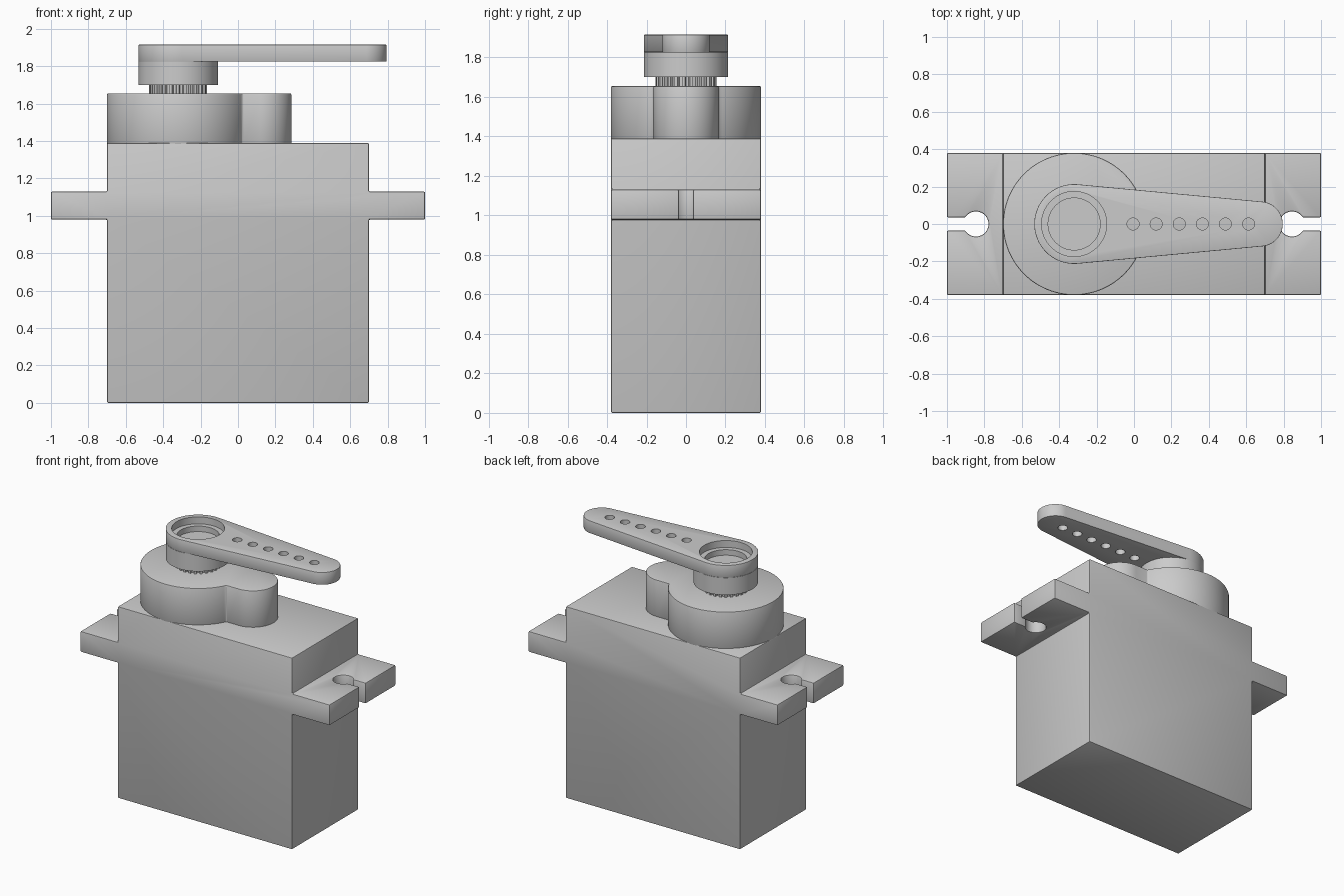
import bpy, bmesh, math

if "Cube" in bpy.data.objects:
    bpy.data.objects.remove(bpy.data.objects["Cube"])

SHAFT_X = -0.32


def arc(cx, cy, r, a0, a1, n):
    """Points along an arc, angles in degrees, both ends included."""
    return [(cx + r * math.cos(math.radians(a0 + (a1 - a0) * i / n)),
             cy + r * math.sin(math.radians(a0 + (a1 - a0) * i / n))) for i in range(n + 1)]


def circle(cx, cy, r, n=64):
    return arc(cx, cy, r, 0, 360, n)[:-1]


def prism(name, pts, lo, hi, axis='Z'):
    """Extrude an outline along z (xy outline) or y (xz outline)."""
    place = (lambda p: (p[0], p[1], lo)) if axis == 'Z' else (lambda p: (p[0], lo, p[1]))
    bm = bmesh.new()
    face = bm.faces.new([bm.verts.new(place(p)) for p in pts])
    out = bmesh.ops.extrude_face_region(bm, geom=[face])
    step = (0, 0, hi - lo) if axis == 'Z' else (0, hi - lo, 0)
    bmesh.ops.translate(bm, vec=step,
                        verts=[g for g in out['geom'] if isinstance(g, bmesh.types.BMVert)])
    bmesh.ops.recalc_face_normals(bm, faces=bm.faces)
    me = bpy.data.meshes.new(name)
    bm.to_mesh(me)
    bm.free()
    ob = bpy.data.objects.new(name, me)
    bpy.context.collection.objects.link(ob)
    return ob


def activate(ob):
    bpy.ops.object.select_all(action='DESELECT')
    ob.select_set(True)
    bpy.context.view_layer.objects.active = ob


def cut(ob, cutter):
    mod = ob.modifiers.new("cut", 'BOOLEAN')
    mod.operation, mod.solver, mod.object = 'DIFFERENCE', 'EXACT', cutter
    activate(ob)
    bpy.ops.object.modifier_apply(modifier=mod.name)
    bpy.data.objects.remove(cutter)


def bevel(ob, width):
    mod = ob.modifiers.new("bevel", 'BEVEL')
    mod.width, mod.segments = width, 2
    mod.limit_method, mod.angle_limit = 'ANGLE', math.radians(40)
    activate(ob)
    bpy.ops.object.modifier_apply(modifier=mod.name)


def smooth(ob):
    activate(ob)
    bpy.ops.object.shade_smooth_by_angle(angle=math.radians(30))


# Case with mounting ears, drawn as a front profile
half = [(0.7, 0), (0.7, 0.98), (1.0, 0.98), (1.0, 1.13), (0.7, 1.13), (0.7, 1.39)]
case = prism("case", half + [(-x, z) for x, z in reversed(half)], -0.38, 0.38, 'Y')

# Open keyhole screw slots in both ears
for s in (1, -1):
    key = [(1.1, -0.035)] + [(1.1, 0.035)] + arc(0.845, 0, 0.067, 31.5, 328.5, 40)
    cut(case, prism("slot_cutter", [(s * x, y) for x, y in key], 0.9, 1.2))
bevel(case, 0.007)

# Gear housing: large round boss with a smaller rounded lobe
R, r = 0.38, 0.165
a = math.degrees(math.asin(r / R))
gear_housing = prism("gear_housing",
                     arc(SHAFT_X, 0, R, a, 360 - a, 96) + arc(0.12, 0, r, -90, 90, 32),
                     1.38, 1.655)
bevel(gear_housing, 0.007)

# Toothed output shaft
teeth = 25
spline = []
for i in range(teeth):
    for f, rad in ((0, 0.137), (0.4, 0.137), (0.5, 0.155), (0.9, 0.155)):
        t = 2 * math.pi * (i + f) / teeth
        spline.append((SHAFT_X + rad * math.cos(t), rad * math.sin(t)))
output_shaft = prism("output_shaft", spline, 1.64, 1.71)

# Horn hub
horn_hub = prism("horn_hub", circle(SHAFT_X, 0, 0.213, 96), 1.70, 1.825)

# Tapered horn arm, tangent to the hub and tip circles
tip_x, tip_r = 0.675, 0.12
t = math.degrees(math.acos((0.213 - tip_r) / (tip_x - SHAFT_X)))
horn_arm = prism("horn_arm", arc(SHAFT_X, 0, 0.213, t, 360 - t, 64)
                 + arc(tip_x, 0, tip_r, -t, t, 40), 1.825, 1.915)
bevel(horn_arm, 0.003)

# Stepped screw recess and the row of link holes
cut(horn_arm, prism("recess_cutter", circle(SHAFT_X, 0, 0.174), 1.865, 2.0))
cut(horn_arm, prism("bore_cutter", circle(SHAFT_X, 0, 0.139), 1.75, 2.0))
for i in range(6):
    cut(horn_arm, prism("hole_cutter", circle(-0.005 + 0.1235 * i, 0, 0.032, 32), 1.75, 2.0))

for ob in (case, gear_housing, output_shaft, horn_hub, horn_arm):
    smooth(ob)
